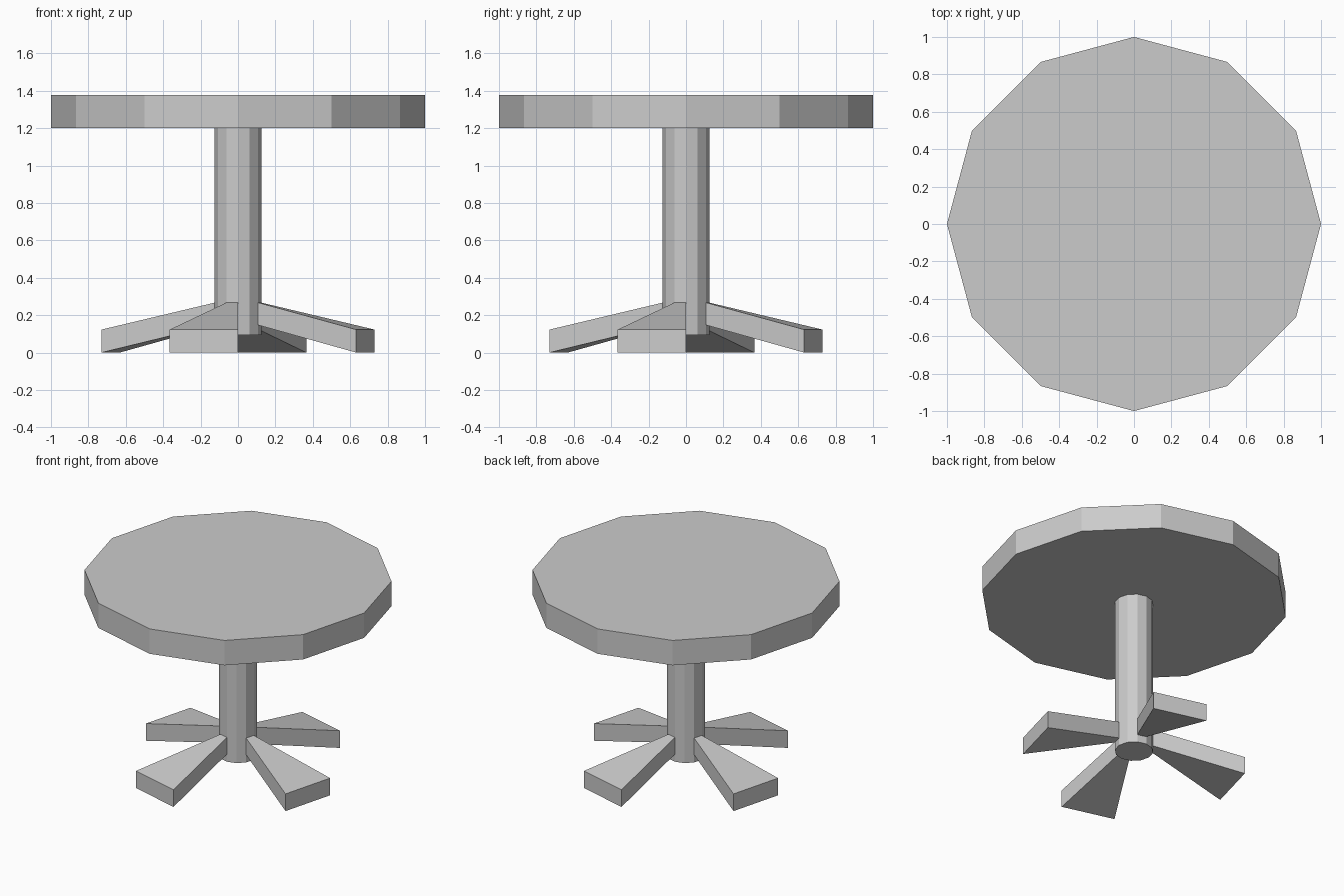
import bpy
from math import cos, sin, radians

if "Cube" in bpy.data.objects:
    bpy.data.objects.remove(bpy.data.objects["Cube"])

SIDES = 12
STEP = 360 / SIDES


def ring(radius, z, angles):
    return [(radius * cos(radians(a)), radius * sin(radians(a)), z) for a in angles]


def loft(name, bottom, top):
    """Closed solid between two matching loops of points."""
    n = len(bottom)
    faces = [tuple(reversed(range(n))), tuple(range(n, 2 * n))]
    faces += [(i, (i + 1) % n, n + (i + 1) % n, n + i) for i in range(n)]
    mesh = bpy.data.meshes.new(name)
    mesh.from_pydata(bottom + top, [], faces)
    mesh.update()
    obj = bpy.data.objects.new(name, mesh)
    bpy.context.collection.objects.link(obj)
    return obj


def prism(name, radius, z0, z1):
    angles = [i * STEP for i in range(SIDES)]
    return loft(name, ring(radius, z0, angles), ring(radius, z1, angles))


# Round top and central column
prism("tabletop", 1.0, 1.20, 1.378)
prism("column", 0.125, 0.093, 1.20)

# Four flared feet, each growing out of one column facet and sloping to the floor
for side, start in (("right", -30), ("back", 60), ("left", 150), ("front", 240)):
    a = (start, start + STEP)
    inner, outer = 0.125, 0.73
    bottom = ring(inner, 0.147, a[:1]) + ring(outer, 0.0, a) + ring(inner, 0.147, a[1:])
    top = ring(inner, 0.267, a[:1]) + ring(outer, 0.123, a) + ring(inner, 0.267, a[1:])
    loft(side + "_foot", bottom, top)
